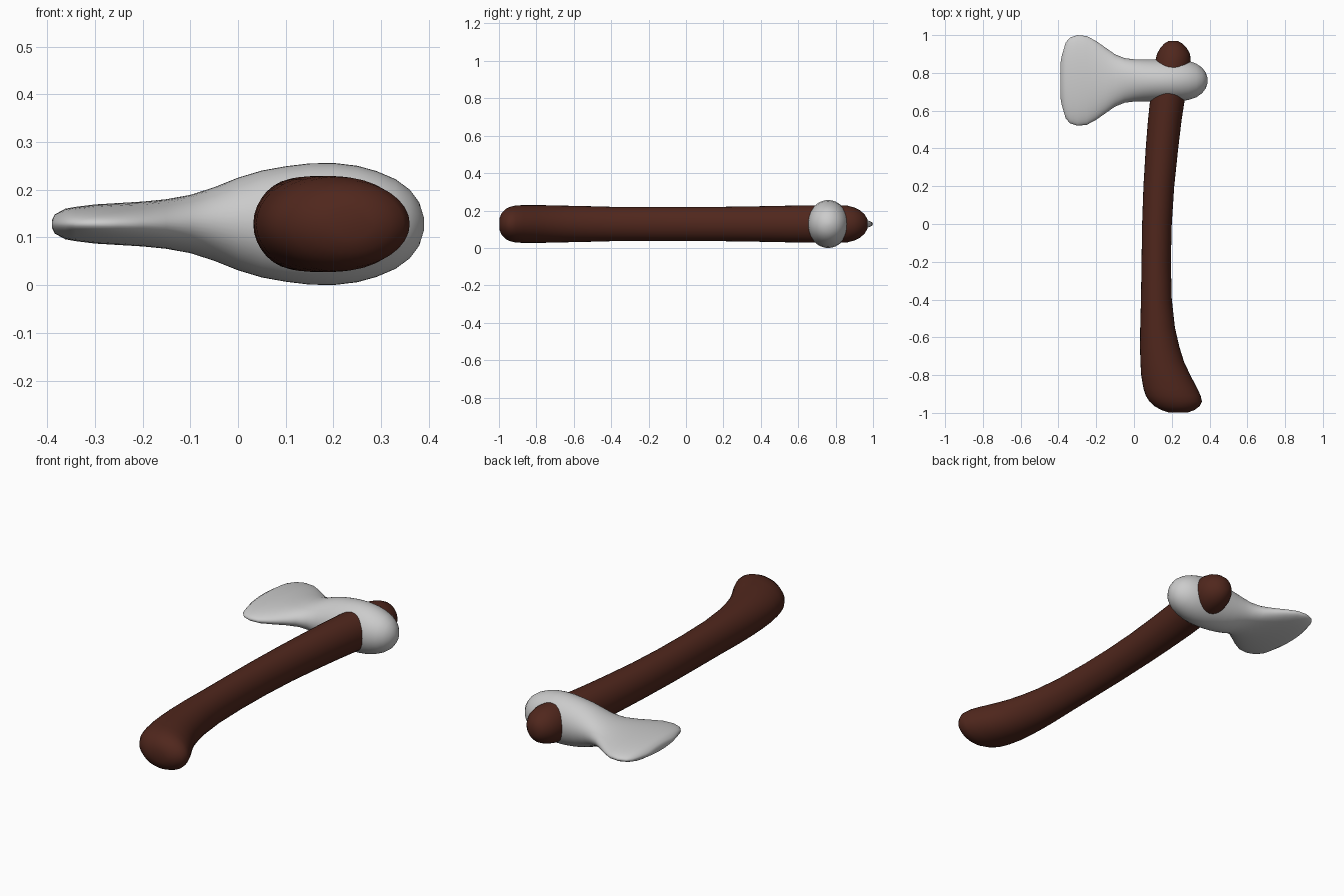
import bpy, bmesh, math

ZC = 0.128


def loft(name, rings, closed_color=None):
    """Skin a list of vertex rings, cap both ends, shade smooth."""
    bm = bmesh.new()
    loops = [[bm.verts.new(p) for p in ring] for ring in rings]
    n = len(loops[0])
    for a, b in zip(loops, loops[1:]):
        for i in range(n):
            j = (i + 1) % n
            bm.faces.new((a[i], a[j], b[j], b[i]))
    bm.faces.new(loops[0])
    bm.faces.new(loops[-1])
    bmesh.ops.recalc_face_normals(bm, faces=bm.faces)
    me = bpy.data.meshes.new(name)
    bm.to_mesh(me)
    bm.free()
    ob = bpy.data.objects.new(name, me)
    bpy.context.collection.objects.link(ob)
    bpy.context.view_layer.objects.active = ob
    ob.select_set(True)
    bpy.ops.object.shade_smooth_by_angle(angle=math.radians(50))
    ob.select_set(False)
    if closed_color:
        mat = bpy.data.materials.new(name + "_wood")
        mat.diffuse_color = closed_color
        me.materials.append(mat)
    return ob


def ellipse(n, a, b):
    return [(a * math.cos(2 * math.pi * i / n), b * math.sin(2 * math.pi * i / n))
            for i in range(n)]


# Wooden handle: stations along y (y, left x, right x, half height)
shaft = [
    (-0.998, 0.185, 0.285, 0.03), (-0.985, 0.145, 0.32, 0.06), (-0.965, 0.11, 0.347, 0.08),
    (-0.94, 0.082, 0.36, 0.092), (-0.91, 0.063, 0.353, 0.099), (-0.87, 0.05, 0.335, 0.101),
    (-0.80, 0.038, 0.298, 0.101), (-0.73, 0.034, 0.265, 0.1), (-0.65, 0.032, 0.24, 0.098),
    (-0.55, 0.033, 0.217, 0.096), (-0.40, 0.037, 0.2, 0.092), (-0.20, 0.04, 0.195, 0.091),
    (0.0, 0.043, 0.2, 0.091), (0.20, 0.05, 0.213, 0.092), (0.40, 0.062, 0.234, 0.095),
    (0.55, 0.074, 0.252, 0.098), (0.70, 0.09, 0.275, 0.1), (0.80, 0.102, 0.291, 0.1),
    (0.86, 0.112, 0.3, 0.099), (0.90, 0.122, 0.297, 0.088), (0.93, 0.138, 0.28, 0.073),
    (0.955, 0.16, 0.257, 0.052), (0.97, 0.185, 0.23, 0.025),
]
loft("handle", [[((l + r) / 2 + u, y, ZC + v) for u, v in ellipse(32, (r - l) / 2, h)]
                for y, l, r, h in shaft], (0.08, 0.02, 0.012, 1))

# Axe head: elliptical sections along x (x, half width in y, half height)
head = [
    (-0.39, 0.085, 0.008), (-0.384, 0.125, 0.02), (-0.362, 0.2, 0.032), (-0.34, 0.226, 0.036),
    (-0.30, 0.24, 0.041), (-0.25, 0.235, 0.044), (-0.20, 0.208, 0.047), (-0.15, 0.173, 0.052),
    (-0.10, 0.138, 0.061), (-0.05, 0.118, 0.077), (0.0, 0.112, 0.097), (0.05, 0.111, 0.112),
    (0.10, 0.111, 0.121), (0.15, 0.111, 0.127), (0.20, 0.111, 0.128), (0.25, 0.109, 0.122),
    (0.29, 0.103, 0.111), (0.33, 0.089, 0.094), (0.36, 0.068, 0.072), (0.38, 0.042, 0.045),
    (0.39, 0.012, 0.012),
]
loft("axe_head", [[(x, 0.76 + u, ZC + v) for u, v in ellipse(48, w, h)]
                  for x, w, h in head])
